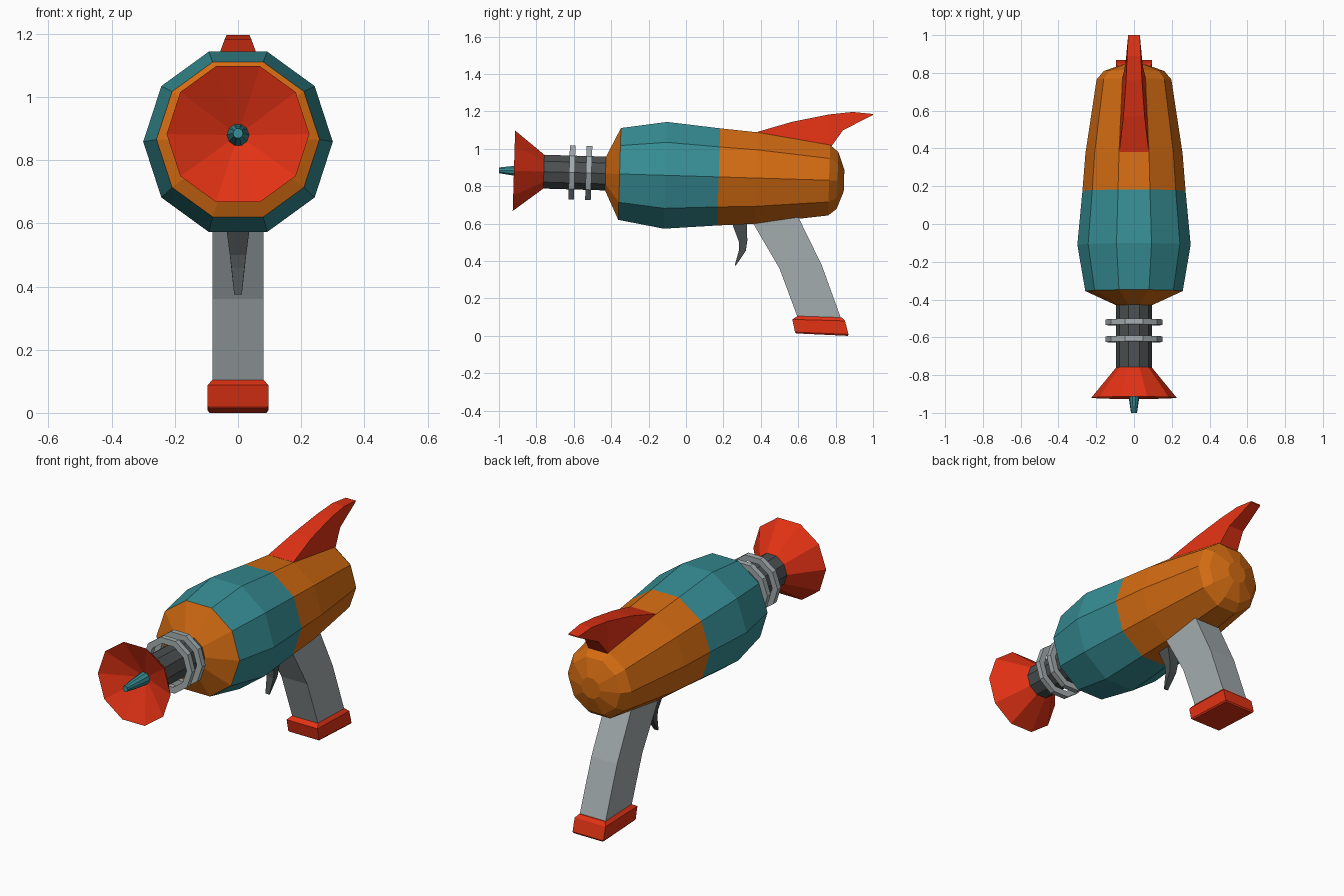
import bpy, bmesh, math

if "Cube" in bpy.data.objects:
    bpy.data.objects.remove(bpy.data.objects["Cube"])

SIDES = 10
TILT = 0.03  # the barrel axis drops slightly towards the back


def material(name, rgb):
    m = bpy.data.materials.new(name)
    m.diffuse_color = (*rgb, 1)
    m.use_nodes = True
    m.node_tree.nodes["Principled BSDF"].inputs["Base Color"].default_value = m.diffuse_color
    return m


teal = material("teal", (0.037, 0.27, 0.30))
orange = material("orange", (0.66, 0.15, 0.006))
red = material("red", (0.76, 0.032, 0.007))
silver = material("silver", (0.37, 0.415, 0.425))
charcoal = material("charcoal", (0.07, 0.08, 0.08))


def loft(name, rings, mats, closed=False, band_mats=None):
    """Skin matching rings of points; closed joins the last ring to the first."""
    bm = bmesh.new()
    loops = [[bm.verts.new(p) for p in ring] for ring in rings]
    n = len(loops[0])
    pairs = list(zip(loops, loops[1:]))
    if closed:
        pairs.append((loops[-1], loops[0]))
    for k, (a, b) in enumerate(pairs):
        for i in range(n):
            j = (i + 1) % n
            f = bm.faces.new((a[i], a[j], b[j], b[i]))
            f.material_index = band_mats[k] if band_mats else 0
    if not closed:
        for loop, k in ((loops[0], 0), (loops[-1], -1)):
            f = bm.faces.new(loop)
            f.material_index = band_mats[k] if band_mats else 0
    bmesh.ops.remove_doubles(bm, verts=bm.verts, dist=0.0005)
    bmesh.ops.recalc_face_normals(bm, faces=bm.faces)
    mesh = bpy.data.meshes.new(name)
    bm.to_mesh(mesh)
    bm.free()
    for m in mats:
        mesh.materials.append(m)
    obj = bpy.data.objects.new(name, mesh)
    bpy.context.collection.objects.link(obj)
    return obj


def lathe(name, profile, mats, **kw):
    """Turn (y, radius) pairs around the tilted barrel axis."""
    rings = []
    for y, r in profile:
        angles = [2 * math.pi * i / SIDES for i in range(SIDES)]
        rings.append([(r * math.cos(a), y + TILT * r * math.sin(a),
                       0.855 - TILT * y + r * math.sin(a)) for a in angles])
    return loft(name, rings, mats, **kw)


def slab(stations):
    """Four-cornered rings from (front y, z, half width, back y, z, half width)."""
    return [[(-w0, y0, z0), (w0, y0, z0), (w1, y1, z1), (-w1, y1, z1)]
            for y0, z0, w0, y1, z1, w1 in stations]


# Main body: orange nose, teal middle, orange tail
lathe("body", [(-0.43, 0.095), (-0.355, 0.258), (-0.11, 0.30), (0.175, 0.273),
               (0.375, 0.257), (0.765, 0.198), (0.81, 0.16), (0.845, 0.06)],
      [orange, teal], band_mats=[0, 1, 1, 0, 0, 0, 0])

# Barrel and its two loose rings
lathe("barrel", [(-0.765, 0.095), (-0.42, 0.095)], [charcoal])
for n, y in enumerate((-0.61, -0.52)):
    lathe(f"barrel_ring_{n + 1}", [(y - 0.015, 0.118), (y - 0.015, 0.152),
                                   (y + 0.015, 0.152), (y + 0.015, 0.118)],
          [silver], closed=True)

# Flared muzzle dish with hollow front, and the emitter inside it
lathe("muzzle", [(-0.76, 0.095), (-0.92, 0.226), (-0.825, 0.02)], [red])
lathe("emitter", [(-0.82, 0.036), (-0.93, 0.026), (-1.0, 0.016)], [teal])

# Swept tail fin, narrowing upwards
loft("fin", slab([(0.38, 1.09, 0.078, 0.385, 1.085, 0.078),
                  (0.57, 1.145, 0.056, 0.58, 1.05, 0.070),
                  (0.76, 1.183, 0.042, 0.775, 1.01, 0.061),
                  (0.89, 1.197, 0.036, 0.84, 1.10, 0.046),
                  (1.0, 1.186, 0.031, 0.999, 1.18, 0.031)]), [red])

# Curved grip and its foot
loft("grip", slab([(0.33, 0.65, 0.08, 0.59, 0.66, 0.08),
                   (0.36, 0.60, 0.08, 0.61, 0.615, 0.08),
                   (0.50, 0.36, 0.08, 0.725, 0.38, 0.08),
                   (0.60, 0.09, 0.08, 0.83, 0.09, 0.08)]), [silver])
loft("grip_foot", slab([(0.597, 0.106, 0.08, 0.832, 0.098, 0.08),
                        (0.568, 0.088, 0.096, 0.85, 0.08, 0.096),
                        (0.583, 0.02, 0.096, 0.869, 0.008, 0.096),
                        (0.59, 0.013, 0.09, 0.865, 0.0, 0.09)]), [red])

# Hooked trigger
loft("trigger", slab([(0.24, 0.63, 0.041, 0.328, 0.63, 0.041),
                      (0.252, 0.585, 0.037, 0.325, 0.585, 0.037),
                      (0.284, 0.50, 0.026, 0.328, 0.51, 0.027),
                      (0.284, 0.46, 0.021, 0.32, 0.455, 0.021),
                      (0.260, 0.375, 0.012, 0.266, 0.375, 0.012)]), [charcoal])
